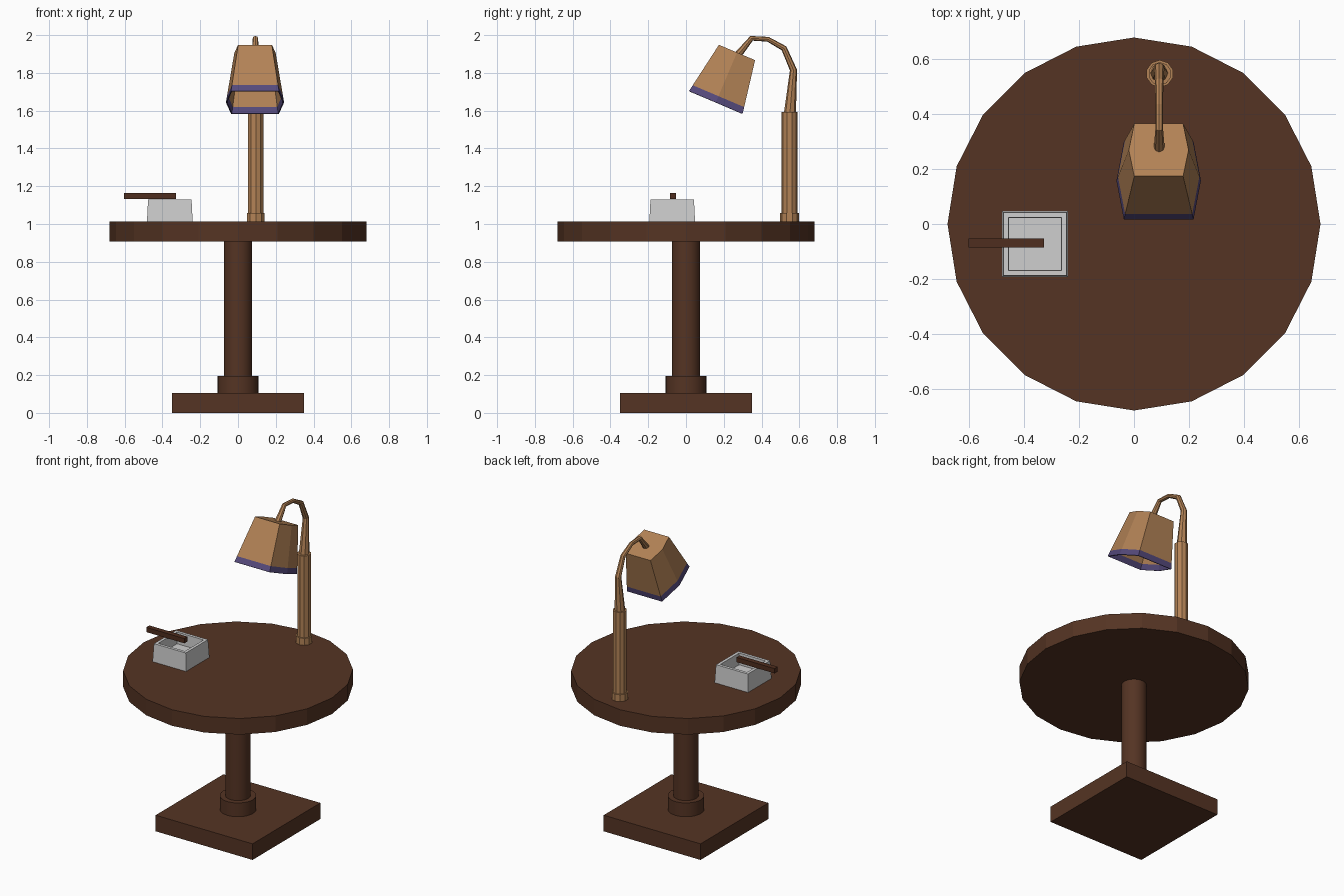
import bpy, bmesh, math
from mathutils import Vector, Matrix

if "Cube" in bpy.data.objects:
    bpy.data.objects.remove(bpy.data.objects["Cube"])


def material(name, rgb):
    m = bpy.data.materials.new(name)
    m.diffuse_color = (*rgb, 1)
    m.use_nodes = True
    m.node_tree.nodes["Principled BSDF"].inputs["Base Color"].default_value = m.diffuse_color
    return m


WOOD = material("dark wood", (0.09, 0.034, 0.017))
STICK = material("stick brown", (0.078, 0.027, 0.013))
TAN = material("tan", (0.45, 0.225, 0.093))
PURPLE = material("purple trim", (0.092, 0.068, 0.2))
GREY = material("light grey", (0.62, 0.62, 0.62))


def loft(name, rings, mats, cap_start=True, cap_end=True, band=None):
    """Skin a list of point rings; faces of strip number `band` get material 1."""
    bm = bmesh.new()
    vs = [[bm.verts.new(p) for p in r] for r in rings]
    n = len(rings[0])
    for k, (a, b) in enumerate(zip(vs, vs[1:])):
        for i in range(n):
            j = (i + 1) % n
            f = bm.faces.new((a[i], a[j], b[j], b[i]))
            f.material_index = 1 if k == band else 0
    if cap_start:
        bm.faces.new(vs[0][::-1])
    if cap_end:
        bm.faces.new(vs[-1])
    bmesh.ops.recalc_face_normals(bm, faces=bm.faces)
    me = bpy.data.meshes.new(name)
    bm.to_mesh(me)
    bm.free()
    for m in mats:
        me.materials.append(m)
    ob = bpy.data.objects.new(name, me)
    bpy.context.collection.objects.link(ob)
    return ob


def circle(r, z, n, x=0, y=0):
    # first vertex lies on the y axis
    return [(x + r * math.sin(math.tau * i / n), y + r * math.cos(math.tau * i / n), z)
            for i in range(n)]


def rect(hx, hy, z, x=0, y=0):
    return [(x + a * hx, y + b * hy, z) for a, b in ((-1, -1), (1, -1), (1, 1), (-1, 1))]


def smooth(ob):
    bpy.ops.object.select_all(action='DESELECT')
    ob.select_set(True)
    bpy.context.view_layer.objects.active = ob
    bpy.ops.object.shade_smooth_by_angle(angle=math.radians(30))


# Table
loft("table_foot", [rect(0.35, 0.35, 0), rect(0.35, 0.35, 0.105)], [WOOD])
smooth(loft("table_collar", [circle(0.108, 0.1, 32), circle(0.108, 0.195, 32)], [WOOD]))
smooth(loft("table_column", [circle(0.075, 0.1, 32), circle(0.075, 0.92, 32)], [WOOD]))
loft("table_top", [circle(0.68, 0.908, 20), circle(0.68, 1.013, 20)], [WOOD])

# Square tray with a hollow, and the stick resting on its rim
tx, ty = -0.361, -0.073
loft("tray", [rect(h, h, z, tx, ty) for h, z in
              ((0.121, 1.013), (0.115, 1.13), (0.096, 1.13), (0.094, 1.055))], [GREY])
loft("stick", [rect(0.1375, 0.016, z, -0.4655, -0.069) for z in (1.132, 1.163)], [STICK])

# Lamp pole and its collar
lx, ly = 0.094, 0.548
loft("lamp_collar", [circle(0.05, 1.013, 10, lx, ly), circle(0.05, 1.058, 10, lx, ly)], [TAN])
loft("lamp_pole", [circle(0.042, 1.05, 10, lx, ly), circle(0.042, 1.592, 10, lx, ly)], [TAN])

# Bent lamp neck: y, z, radius along the path
path = [(0.55, 1.585, 0.032), (0.569, 1.815, 0.019), (0.519, 1.93, 0.016),
        (0.434, 1.978, 0.013), (0.347, 1.983, 0.014), (0.275, 1.895, 0.02)]
pts = [Vector((0, p[0], p[1])) for p in path]
rings = []
for k, p in enumerate(pts):
    t = (pts[min(k + 1, len(pts) - 1)] - pts[max(k - 1, 0)]).normalized()
    if k == 0:
        t = Vector((0, 0, 1))
    side = Vector((1, 0, 0))
    up = side.cross(t)
    r = path[k][2]
    rings.append([p + Vector((0.092, 0, 0))
                  + side * r * math.cos(math.tau * i / 8) + up * r * math.sin(math.tau * i / 8)
                  for i in range(8)])
loft("lamp_neck", rings, [TAN])

# Six-sided tilted shade, open at the bottom, with a trim band at the lip
tilt = Matrix.Translation((0.09, 0.27, 1.908)) @ Matrix.Rotation(math.radians(-23), 4, 'X')


def hexagon(hx, hs, hy, z):
    return [tilt @ Vector(p) for p in ((hx, 0, z), (hs, hy, z), (-hs, hy, z),
                                       (-hx, 0, z), (-hs, -hy, z), (hs, -hy, z))]


def shade_ring(t):
    return hexagon(0.109 + 0.045 * t, 0.089 + 0.038 * t, 0.104 + 0.05 * t, -0.287 * t)


shade = loft("lamp_shade", [shade_ring(t) for t in (0, 0.875, 1)], [TAN, PURPLE],
             cap_end=False, band=1)
thick = shade.modifiers.new("thickness", 'SOLIDIFY')
thick.thickness = 0.007
thick.offset = -1
